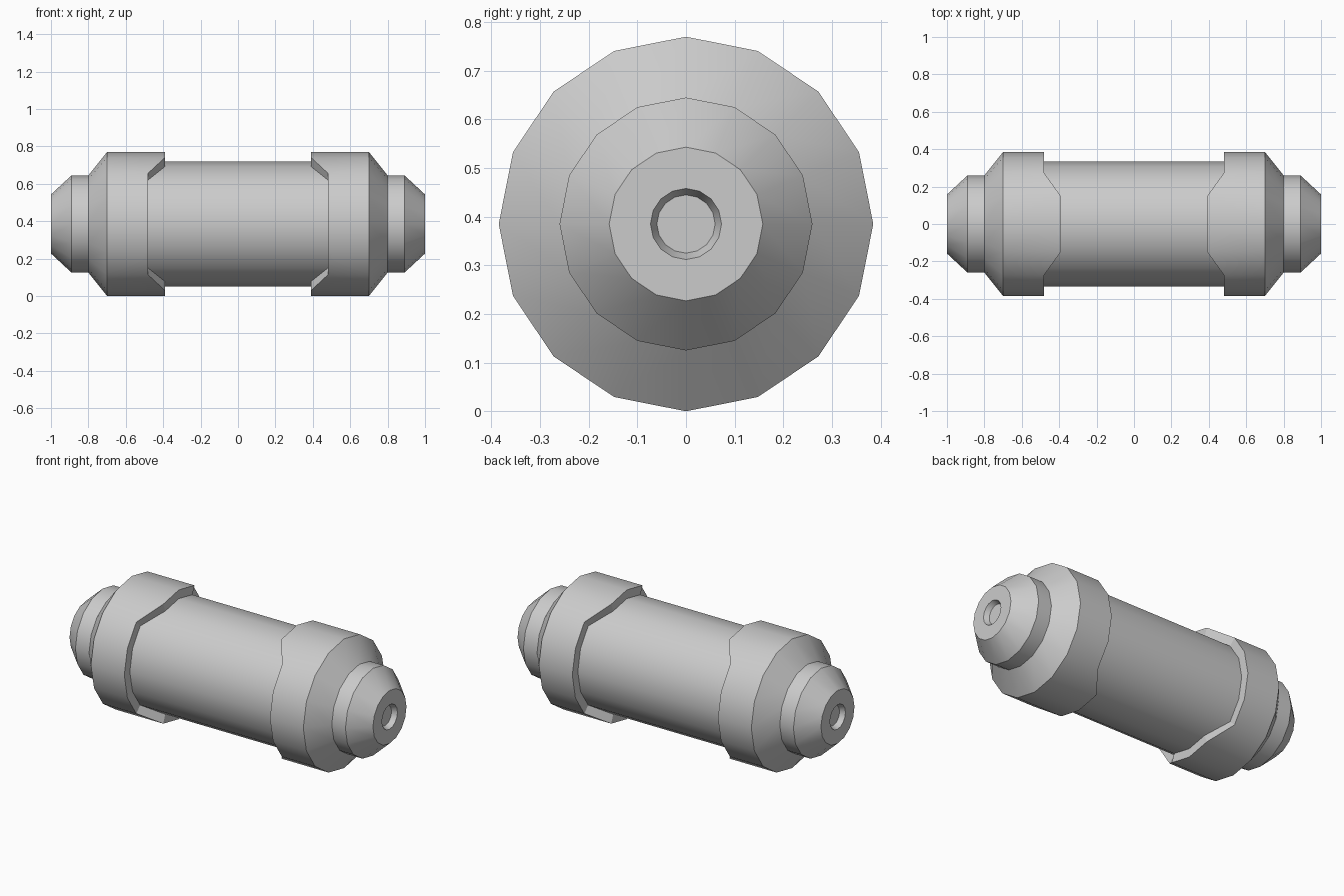
import bpy, bmesh
from math import sin, cos, pi

if "Cube" in bpy.data.objects:
    bpy.data.objects.remove(bpy.data.objects["Cube"])

SIDES, AXIS_Z = 16, 0.385
BODY_R, COLLAR_R = 0.333, 0.385


def lathe(name, profile, side=1, cap=False):
    """Revolve (x, radius) points about the long axis; x may depend on the side index."""
    bm = bmesh.new()
    rings = []
    for x, r in profile:
        ring = []
        for i in range(SIDES):
            a = 2 * pi * i / SIDES
            px = x(i) if callable(x) else x
            ring.append(bm.verts.new((side * px, r * sin(a), AXIS_Z + r * cos(a))))
        rings.append(ring)
    for r0, r1 in zip(rings, rings[1:]):
        for i in range(SIDES):
            j = (i + 1) % SIDES
            bm.faces.new((r0[i], r0[j], r1[j], r1[i]))
    if cap:
        bm.faces.new(rings[0])
    bmesh.ops.recalc_face_normals(bm, faces=bm.faces)
    # an open shell can be oriented inwards: check a face on the widest ring
    f = max(bm.faces, key=lambda f: (f.normal.yz.length > 0.9) * f.calc_center_median().z)
    if f.normal.z < 0:
        bmesh.ops.reverse_faces(bm, faces=bm.faces)
    mesh = bpy.data.meshes.new(name)
    bm.to_mesh(mesh)
    bm.free()
    ob = bpy.data.objects.new(name, mesh)
    bpy.context.collection.objects.link(ob)
    bpy.context.view_layer.objects.active = ob
    ob.select_set(True)
    bpy.ops.object.shade_smooth_by_angle(angle=pi / 6)
    ob.select_set(False)


def collar_edge(i):
    """Tabs reach further inward at the top and bottom of the collar."""
    return 0.39 if i % 8 in (0, 1, 7) else 0.48


# central tube
lathe("body_tube", [(-0.48, BODY_R), (0.48, BODY_R)])

# end caps: recessed socket, stepped nose, tabbed collar
end_profile = [(0.97, 0.06), (1.0, 0.073), (1.0, 0.158), (0.89, 0.26), (0.80, 0.26),
               (0.70, COLLAR_R), (collar_edge, COLLAR_R), (collar_edge, BODY_R)]
for label, side in (("left", -1), ("right", 1)):
    lathe(label + "_end_cap", end_profile, side, cap=True)
